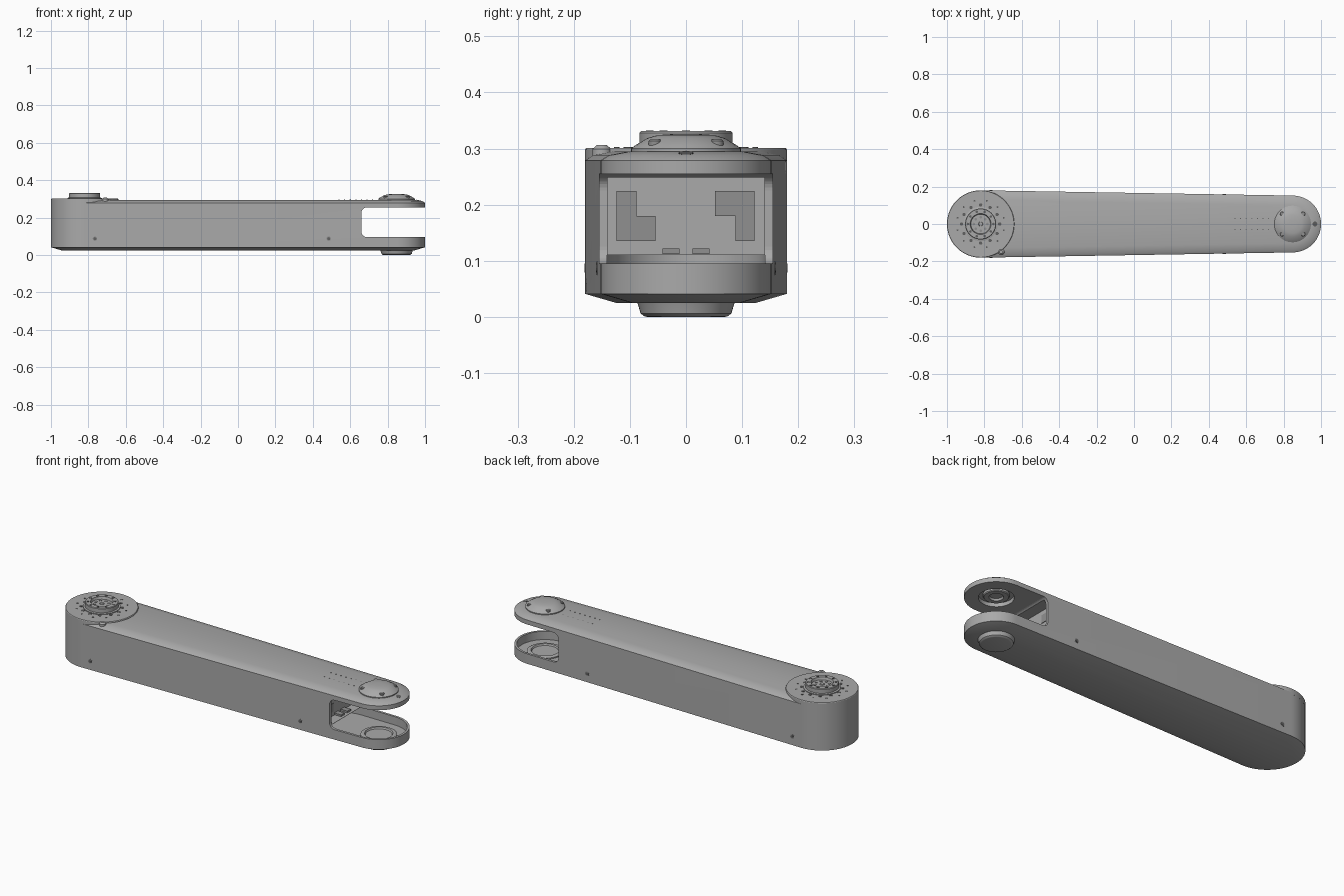
import bpy, bmesh, math
from mathutils import Vector, Matrix

if "Cube" in bpy.data.objects:
    bpy.data.objects.remove(bpy.data.objects["Cube"])

XA, RA = -0.82, 0.18      # wide joint end
XB, RB = 0.848, 0.152     # forked end


def material(name, v):
    m = bpy.data.materials.new(name)
    m.use_nodes = True
    m.diffuse_color = (v, v, v, 1)
    m.node_tree.nodes["Principled BSDF"].inputs["Base Color"].default_value = (v, v, v, 1)
    return m


GREY = material("light grey metal", 0.4)
MID = material("mid grey", 0.28)
DARK = material("dark hole grey", 0.12)


def make(name, bm, mat=GREY, smooth=True):
    bmesh.ops.recalc_face_normals(bm, faces=bm.faces)
    me = bpy.data.meshes.new(name)
    bm.to_mesh(me)
    bm.free()
    ob = bpy.data.objects.new(name, me)
    bpy.context.collection.objects.link(ob)
    me.materials.append(mat)
    if smooth:
        shade(ob)
    return ob


def shade(ob):
    bpy.ops.object.select_all(action="DESELECT")
    bpy.context.view_layer.objects.active = ob
    ob.select_set(True)
    bpy.ops.object.shade_smooth_by_angle(angle=math.radians(25))


def loft(name, rings, mat=GREY, smooth=True):
    """Skin equal-length rings of points and cap both ends."""
    bm = bmesh.new()
    vs = [[bm.verts.new(p) for p in ring] for ring in rings]
    n = len(vs[0])
    for a, b in zip(vs, vs[1:]):
        for i in range(n):
            j = (i + 1) % n
            bm.faces.new((a[i], a[j], b[j], b[i]))
    bm.faces.new(vs[0])
    bm.faces.new(vs[-1])
    return make(name, bm, mat, smooth)


def outline(inset, z, xa=XA, ra=RA, n=40):
    """Tapered capsule: two arcs joined by tangent lines."""
    t = math.acos((ra - RB) / (XB - xa))
    pts = []
    for i in range(n + 1):
        a = -t + 2 * t * i / n
        pts.append((XB + (RB - inset) * math.cos(a), (RB - inset) * math.sin(a), z))
    for i in range(n + 1):
        a = t + (2 * math.pi - 2 * t) * i / n
        pts.append((xa + (ra - inset) * math.cos(a), (ra - inset) * math.sin(a), z))
    return pts


def lathe(name, profile, x, y=0, mat=GREY, n=48):
    rings = [[(x + r * math.cos(2 * math.pi * i / n), y + r * math.sin(2 * math.pi * i / n), z)
              for i in range(n)] for r, z in profile]
    return loft(name, rings, mat)


def slab(name, points, y0, y1, mat=GREY):
    """Extrude an xz profile along y."""
    return loft(name, [[(x, y, z) for x, z in points] for y in (y0, y1)], mat, False)


def box(name, lo, hi, mat=GREY):
    x0, y0, z0 = lo
    x1, y1, z1 = hi
    return slab(name, [(x0, z0), (x1, z0), (x1, z1), (x0, z1)], y0, y1, mat)


def cut(ob, cutter):
    mod = ob.modifiers.new("cut", "BOOLEAN")
    mod.operation, mod.solver, mod.object = "DIFFERENCE", "EXACT", cutter
    bpy.context.view_layer.objects.active = ob
    bpy.ops.object.modifier_apply(modifier=mod.name)
    bpy.data.objects.remove(cutter)


def dots(name, spots, r, h=0.003, mat=DARK, n=12):
    """Small discs at (position, normal) pairs, joined in one object."""
    bm = bmesh.new()
    for p, nrm in spots:
        q = Vector(nrm).normalized().to_track_quat("Z", "Y").to_matrix().to_4x4()
        bmesh.ops.create_cone(bm, cap_ends=True, segments=n, radius1=r, radius2=r,
                              depth=h, matrix=Matrix.Translation(p) @ q)
    return make(name, bm, mat, False)


# Arm body with chamfered top and bottom
body = loft("arm_body", [outline(0.055, 0.025), outline(0, 0.041),
                         outline(0, 0.279), outline(0.014, 0.288), outline(0.05, 0.295)])

# Fork slot with rounded inner corners
slot = []
for cz, a0 in ((0.125, 270), (0.225, 180)):
    for i in range(9):
        a = math.radians(a0 - 90 * i / 8)
        slot.append((0.69 + 0.03 * math.cos(a), cz + 0.03 * math.sin(a)))
cut(body, slab("slot_cutter", slot + [(1.2, 0.255), (1.2, 0.095)], -0.4, 0.4))

# Open tray in the lower fork and the pocket behind the slot
cut(body, loft("tray_cutter", [outline(0.012, z, 0.64, 0.153) for z in (0.05, 0.11)]))
cut(body, box("pocket_cutter", (0.61, -0.14, 0.111), (0.72, 0.14, 0.248)))
cut(body, lathe("socket_cutter", [(0.085, 0.24), (0.085, 0.275)], XB))
shade(body)

# Bulkhead windows and connector inside the pocket
bx = 0.61
for side, lo, hi in (("right", -0.124, -0.088), ("left", 0.088, 0.122)):
    box(side + "_window_tall", (bx - 0.002, lo, 0.135), (bx + 0.003, hi, 0.224), MID)
box("right_window_foot", (bx - 0.002, -0.088, 0.135), (bx + 0.003, -0.054, 0.18), MID)
box("left_window_head", (bx - 0.002, 0.052, 0.18), (bx + 0.003, 0.088, 0.224), MID)
for s in (-1, 1):
    y0, y1 = sorted((s * 0.012, s * 0.042))
    box("connector_tab", (bx, y0, 0.112), (bx + 0.04, y1, 0.122), MID)

# Wide joint: full-size turntable disc and output hub
lathe("joint_disc", [(0.18, 0.27), (0.18, 0.298), (0.178, 0.301)], XA, n=96)
lathe("output_hub", [(0.092, 0.299), (0.092, 0.305), (0.083, 0.307), (0.083, 0.328), (0.08, 0.331),
                     (0.056, 0.331), (0.052, 0.318), (0.012, 0.318), (0.01, 0.322)], XA)


def circle_of(count, r, z, x=XA, phase=0.0):
    return [((x + r * math.cos(phase + 2 * math.pi * i / count),
              r * math.sin(phase + 2 * math.pi * i / count), z), (0, 0, 1)) for i in range(count)]


dots("flange_bolt_holes", circle_of(12, 0.102, 0.301), 0.009)
dots("flange_pin_holes", circle_of(12, 0.128, 0.301, phase=0.26), 0.005)
dots("hub_holes", circle_of(10, 0.068, 0.331), 0.007)
dots("bore_bolts", circle_of(8, 0.036, 0.319), 0.007, mat=MID)
lathe("index_stud", [(0.017, 0.28), (0.017, 0.299), (0.009, 0.306)], -0.71, -0.15, n=20)

# Forked end: top cap, bolts, lower cap and inner flanges
lathe("top_cap", [(0.098, 0.29), (0.098, 0.3), (0.09, 0.306), (0.068, 0.319),
                  (0.05, 0.324), (0.02, 0.326)], XB)
for sx in (-1, 1):
    for sy in (-1, 1):
        lathe("cap_bolt", [(0.012, 0.3), (0.012, 0.313), (0.009, 0.316)],
              XB + sx * 0.057, sy * 0.055, MID, 16)
dots("tip_hole", [((0.967, 0, 0.2905), (0.25, 0, 1))], 0.013, 0.004, n=20)
lathe("bottom_cap", [(0.088, 0.028), (0.085, 0.02), (0.081, 0.006), (0.074, 0.001), (0.07, 0)], XB)
lathe("lower_boss", [(0.09, 0.045), (0.09, 0.056), (0.082, 0.06), (0.07, 0.06), (0.066, 0.052)], XB)
lathe("upper_flange", [(0.062, 0.28), (0.062, 0.262), (0.058, 0.258), (0.035, 0.258), (0.03, 0.268)], XB)

# Side screws and vent dots on the tapered walls
slope = (RA - RB) / (XB - XA)


def wall(x, z, s):
    c = math.sqrt(1 - slope * slope)
    return ((x, s * (RA - slope * (x - XA)) / c, z), (slope, s * c, 0))


screws = [wall(x, 0.087, s) for x in (-0.765, 0.485) for s in (-1, 1)]
dots("side_screw_rims", screws, 0.012, 0.002, MID, 20)
dots("side_screw_holes", screws, 0.008, 0.004, DARK, 16)
dots("top_vents", [((0.54 + 0.03 * i, y, 0.295), (0, 0, 1))
                   for i in range(7) for y in (-0.03, 0.03)], 0.003, 0.002, n=8)
